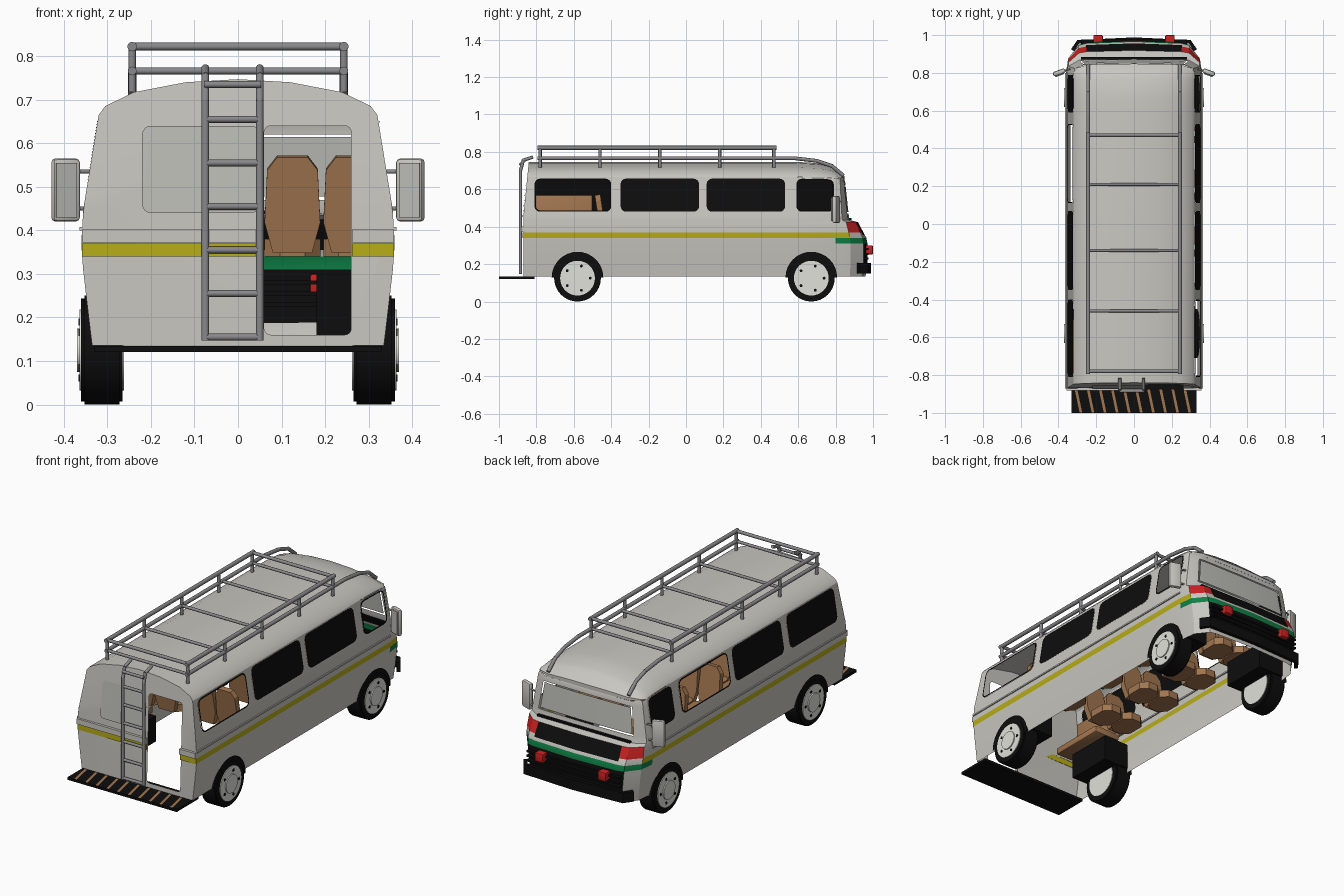
import bpy, bmesh, math
from mathutils import Vector, Matrix

if "Cube" in bpy.data.objects:
    bpy.data.objects.remove(bpy.data.objects["Cube"])

MATS = {}
for name, col in {"body_white": (.58, .57, .53), "glass_black": (.004, .004, .004),
                  "stripe_yellow": (.48, .42, .01), "stripe_green": (.004, .22, .06),
                  "lamp_red": (.6, .015, .015), "seat_brown": (.36, .18, .08),
                  "pipe_grey": (.25, .25, .26), "hub_white": (.75, .75, .7),
                  "pale_glass": (.5, .5, .47)}.items():
    m = bpy.data.materials.new(name)
    m.use_nodes = True
    m.diffuse_color = (*col, 1)
    m.node_tree.nodes["Principled BSDF"].inputs["Base Color"].default_value = (*col, 1)
    MATS[name] = m


def finish(name, bm, mats, smooth=None, normals=True):
    if normals:
        bmesh.ops.recalc_face_normals(bm, faces=bm.faces)
    me = bpy.data.meshes.new(name)
    bm.to_mesh(me)
    bm.free()
    for m in mats.split():
        me.materials.append(MATS[m])
    ob = bpy.data.objects.new(name, me)
    bpy.context.collection.objects.link(ob)
    if smooth:
        bpy.ops.object.select_all(action='DESELECT')
        ob.select_set(True)
        bpy.context.view_layer.objects.active = ob
        bpy.ops.object.shade_smooth_by_angle(angle=math.radians(smooth))
    return ob


def box(name, mat, x, y, z, bevel=0, turn=0):
    bm = bmesh.new()
    size = [b - a for a, b in (x, y, z)]
    mid = Vector([(a + b) / 2 for a, b in (x, y, z)])
    bmesh.ops.create_cube(bm, size=1, matrix=Matrix.Translation(mid) @
                          Matrix.Rotation(turn, 4, 'Z') @ Matrix.Diagonal((*size, 1)))
    if bevel:
        bmesh.ops.bevel(bm, geom=bm.edges[:], offset=bevel, segments=2, affect='EDGES', profile=.5)
    return finish(name, bm, mat, 35 if bevel else None)


def pipes(name, paths, r, mat="pipe_grey"):
    bm = bmesh.new()
    for path in paths:
        for a, b in zip(path, path[1:]):
            a, b = Vector(a), Vector(b)
            rot = (b - a).to_track_quat('Z', 'Y').to_matrix().to_4x4()
            bmesh.ops.create_cone(bm, cap_ends=True, segments=10, radius1=r, radius2=r,
                                  depth=(b - a).length + r * .6,
                                  matrix=Matrix.Translation((a + b) / 2) @ rot)
    return finish(name, bm, mat, 40)


def interp(table, v):
    if v <= table[0][0]:
        return table[0][1]
    for (a, p), (b, q) in zip(table, table[1:]):
        if v <= b:
            return p + (q - p) * (v - a) / (b - a)
    return table[-1][1]


def rrect(a0, a1, b0, b1, r, n=4):
    pts = []
    for i, (a, b) in enumerate(((a1 - r, b1 - r), (a0 + r, b1 - r), (a0 + r, b0 + r), (a1 - r, b0 + r))):
        for k in range(n + 1):
            t = math.pi / 2 * (i + k / n)
            pts.append((a + r * math.cos(t), b + r * math.sin(t)))
    return pts


def panel(name, mat, loops, place, smooth=None):
    """Fill flat loops (the second is a hole), then place them in space."""
    bm = bmesh.new()
    edges = []
    for loop in loops:
        vs = [bm.verts.new((a, b, 0)) for a, b in loop]
        edges += [bm.edges.new((vs[i - 1], vs[i])) for i in range(len(vs))]
    bmesh.ops.triangle_fill(bm, use_beauty=True, edges=edges, normal=(0, 0, 1))
    for v in bm.verts:
        v.co = place(v.co.x, v.co.y)
    return finish(name, bm, mat, smooth)


# Body shape rules
def width(z):
    return interp([(.135, .335), (.30, .355), (.37, .36), (.45, .355), (.665, .32)], z)


def rear(z):
    return -.87 + max(0, z - .45) * .1


def nose(z):
    return interp([(.135, .94), (.2, 1), (.33, 1), (.355, .92), (.425, .7), (.435, .45), (.45, .42), (.64, .3), (.67, .28)], z)


def drop(y, z):
    k = interp([(.6, 1), (.72, .92), (.8, .7), (.86, .15)], y)
    return z if z < .64 else .64 + (z - .64) * k


def shell(px, py, z):
    y = rear(z) if py < -.86 else py if py <= .8 else .8 + (py - .8) * nose(z)
    return Vector((px * width(z) / .355, y, drop(y, z)))


# Lower body and pillars: one wrapped grid with openings
PLAN = [(.355, .8), (.345, .88), (.29, .95), (.25, .96), (0, .97)]
BAYS = [(-.82, -.39), (-.36, .08), (.10, .54), (.58, .80)]
half = [(.355, y) for y in (-.87, -.82, -.39, -.36, .08, .10, .54, .58)] + PLAN
cols = half + [(-x, y) for x, y in reversed(half[:-1])]
rows = [.135, .16, .20, .31, .34, .355, .37, .405, .425, .435, .45, .47, .62, .64, .665]
bm = bmesh.new()
grid = [[bm.verts.new(shell(x, y, z)) for x, y in cols] for z in rows]
for j in range(len(rows) - 1):
    z = (rows[j] + rows[j + 1]) / 2
    for i in range(len(cols) - 1):
        px = abs(cols[i][0] + cols[i + 1][0]) / 2
        py = (cols[i][1] + cols[i + 1][1]) / 2
        bay = any(a < py < b for a, b in BAYS) and z > .47
        screen = py > .9 and px < .29 and .47 < z < .62
        if bay or screen:
            continue
        f = bm.faces.new((grid[j][i], grid[j][i + 1], grid[j + 1][i + 1], grid[j + 1][i]))
        if py < .8:
            f.material_index = 2 if .34 < z < .37 else 0
        elif .31 < z < .34:
            f.material_index = 3
        elif (.2 < z < .31 and px < .29) or (.355 < z < .425 and px < .25):
            f.material_index = 1
        elif .37 < z < .425 and px < .348:
            f.material_index = 4
        elif .34 < z < .37 and px > .348:
            f.material_index = 2
finish("body_shell", bm, "body_white glass_black stripe_yellow stripe_green lamp_red", 25)

# Roof
arch = [(.32, .665), (.305, .685), (.24, .717), (.12, .74), (0, .747)]
arch += [(-x, z) for x, z in reversed(arch[:-1])]
front_y = sorted((x, y) for x, y in PLAN)
lip = lambda x: .8 + (interp(front_y, abs(x) * .355 / .32) - .8) * .28
bm = bmesh.new()
rings = [[(x, rear(z), z) for x, z in arch]]
rings += [[(x, y, drop(y, z)) for x, z in arch] for y in (.58, .66, .72, .77, .8)]
rings.append([(x, lip(x) + .001, drop(lip(x), z)) for x, z in arch])
rings.append([(x, lip(x) + .001, drop(lip(x), .665)) for x, z in arch])
vs = [[bm.verts.new(p) for p in ring] for ring in rings]
for a, b in zip(vs, vs[1:]):
    for i in range(len(arch) - 1):
        bm.faces.new((a[i], a[i + 1], b[i + 1], b[i]))
finish("roof", bm, "body_white", 35)

# Rear wall with the open door
side = [(width(z), z) for z in rows[:-1]]
outline = side + arch + [(-x, z) for x, z in reversed(side)]
on_rear = lambda off: lambda a, b: Vector((a, rear(b) - off, b))
panel("rear_wall", "body_white", [outline, rrect(.06, .26, .16, .64, .015)], on_rear(0), 20)
panel("rear_window", "pale_glass", [rrect(-.22, .05, .44, .64, .02)], on_rear(.004))
for x0, x1 in ((-.358, .058), (.262, .358)):
    box("rear_stripe", "stripe_yellow", (x0, x1), (-.875, -.868), (.34, .37))
    box("rear_ledge", "body_white", (x0, x1), (-.882, -.868), (.372, .402))

# Side windows: surround, rubber frame and glass
for s in (1, -1):
    def on_side(off):
        return lambda y, z: Vector((s * (width(z) + off), y, drop(y, z)))
    for i, (a, b) in enumerate(BAYS):
        hole = rrect(a + .01, b - .01, .48, .657, .03)
        inner = rrect(a + .017, b - .017, .487, .65, .025)
        panel("window_surround", "body_white", [[(a, .47), (b, .47), (b, .665), (a, .665)], hole], on_side(0))
        if (s, i) in ((1, 0), (1, 3), (-1, 2)):
            panel("window_frame", "glass_black", [hole, inner], on_side(.002))
        else:
            panel("window_glass", "glass_black", [hole], on_side(.001))
    box("side_ledge", "body_white", sorted((s * .352, s * .364)), (-.87, .8), (.4, .408))

# Windscreen and wiper strip
bm = bmesh.new()
screen = [(x * .97, y) for x, y in PLAN[2:]]
screen += [(-x, y) for x, y in reversed(screen[:-1])]
vs = [[bm.verts.new(shell(x, y, z)) for x, y in screen] for z in (.478, .614)]
for i in range(len(screen) - 1):
    bm.faces.new((vs[0][i], vs[0][i + 1], vs[1][i + 1], vs[1][i]))
finish("windscreen", bm, "pale_glass", 30)
box("wiper_strip", "glass_black", (-.28, .28), (.872, .885), (.437, .447))

# Front bumper and headlamps
bm = bmesh.new()
path = [(.325, .92), (.295, .965), (0, .978), (-.295, .965), (-.325, .92)]
vs = [[bm.verts.new((x, y, z)) for x, y in path] for z in (.15, .205)]
for i in range(len(path) - 1):
    bm.faces.new((vs[0][i], vs[0][i + 1], vs[1][i + 1], vs[1][i]))
bumper = finish("front_bumper", bm, "glass_black")
mod = bumper.modifiers.new("thick", 'SOLIDIFY')
mod.thickness, mod.offset = .02, 0
for s in (1, -1):
    box("headlamp", "lamp_red", (s * .19 - .025, s * .19 + .025), (.95, 1), (.252, .3), .006)
for z in (.225, .25, .275):
    box("grille_bar", "glass_black", (-.28, .28), (.95, .976), (z, z + .01))

# Rear step with slanted stripes
box("rear_step", "glass_black", (-.33, .33), (-1, -.81), (.12, .134))
for k in range(10):
    x = -.3 + k * .064
    panel("step_stripe", "seat_brown", [[(x - .014, -.875), (x, -.875), (x + .026, -.999), (x + .012, -.999)]],
          lambda a, b: Vector((a, b, .1355)))


# Wheels, wheel wells and arches
def disc(bm, r, x0, x1, y, z, mat, n=32):
    made = bmesh.ops.create_cone(bm, cap_ends=True, segments=n, radius1=r, radius2=r, depth=abs(x1 - x0),
                                 matrix=Matrix.Translation(((x0 + x1) / 2, y, z)) @ Matrix.Rotation(math.pi / 2, 4, 'Y'))
    for f in {f for v in made["verts"] for f in v.link_faces}:
        f.material_index = mat


for s in (1, -1):
    for y in (-.58, .67):
        bm = bmesh.new()
        disc(bm, .125, s * .272, s * .353, y, .125, 0)
        disc(bm, .118, s * .265, s * .36, y, .125, 0)
        disc(bm, .093, s * .262, s * .364, y, .125, 1)
        disc(bm, .05, s * .36, s * .37, y, .125, 1)
        for k in range(5):
            t = k * math.tau / 5
            disc(bm, .008, s * .36, s * .366, y + .068 * math.cos(t), .125 + .068 * math.sin(t), 0, 8)
        finish("wheel", bm, "glass_black hub_white", 35)
        box("wheel_well", "glass_black", sorted((s * .18, s * .335)), (y - .13, y + .13), (.16, .3))
        ring = [(y + .138 * math.cos(t), .128 + .138 * math.sin(t)) for t in [math.pi * k / 16 for k in range(17)]]
        panel("wheel_arch", "glass_black", [ring], lambda a, b: Vector((s * .356, a, b)))

# Mirrors
for s in (1, -1):
    box("mirror", "body_white", (s * .396 - .034, s * .396 + .034), (.79, .815), (.42, .565), .01, -s * .35)
    box("mirror_face", "pale_glass", (s * .394 - .025, s * .394 + .025), (.785, .79), (.43, .555), 0, -s * .35)
    pipes("mirror_arm", [[(s * .34, .82, z), (s * .39, .805, z)] for z in (.45, .535)], .005)

# Roof rack
for s in (1, -1):
    x = s * .243
    posts = (-.78, -.46, -.14, .18, .47)
    pipes("rack_top_rail", [[(x, -.79, .822), (x, .48, .822)]], .011)
    pipes("rack_low_rail", [[(x, -.79, .766), (x, .58, .766), (x, .7, .752), (x, .78, .725), (x, .84, .675)]], .01)
    pipes("rack_post", [[(x, y, .72), (x, y, .822)] for y in posts], .009)
pipes("rack_crossbar", [[(-.243, y, .766), (.243, y, .766)] for y in (-.78, -.46, -.14, .21, .47)], .008)
pipes("rack_end_bar", [[(-.243, y, .822), (.243, y, .822)] for y in (-.78, .47)], .009)

# Ladder
pipes("ladder_rail", [[(x, -.885, .15), (x, -.885, .7), (x, -.87, .755), (x, -.82, .772)] for x in (-.075, .05)], .009)
pipes("ladder_rung", [[(-.075, -.885, z), (.05, -.885, z)] for z in (.155, .255, .355, .455, .555, .655, .735)], .008)


# Seats
def seat(x, y):
    cushion = rrect(x - .064, x + .064, y - .08, y + .08, .035, 1)
    back = [(x + a, b) for a, b in ((-.045, .35), (.045, .35), (.064, .42), (.058, .54), (.035, .57),
                                    (-.035, .57), (-.058, .54), (-.064, .42))]
    for name, loop, put, deep in (("seat_cushion", cushion, lambda a, b: Vector((a, b, .36)), .04),
                                  ("seat_back", back, lambda a, b: Vector((a, y - .08 - (b - .35) * .15, b)), .03)):
        ob = panel(name, "seat_brown", [loop], put)
        m = ob.modifiers.new("thick", 'SOLIDIFY')
        m.thickness, m.offset = deep, 0


for y in (-.36, -.06, .24, .54):
    for x in (-.25, -.115, .125, .26):
        seat(x, y)
box("rear_bench", "seat_brown", (-.32, -.16), (-.82, -.5), (.34, .38), .01)
box("rear_bench_back", "seat_brown", (-.325, -.295), (-.82, -.5), (.36, .57), .01)
